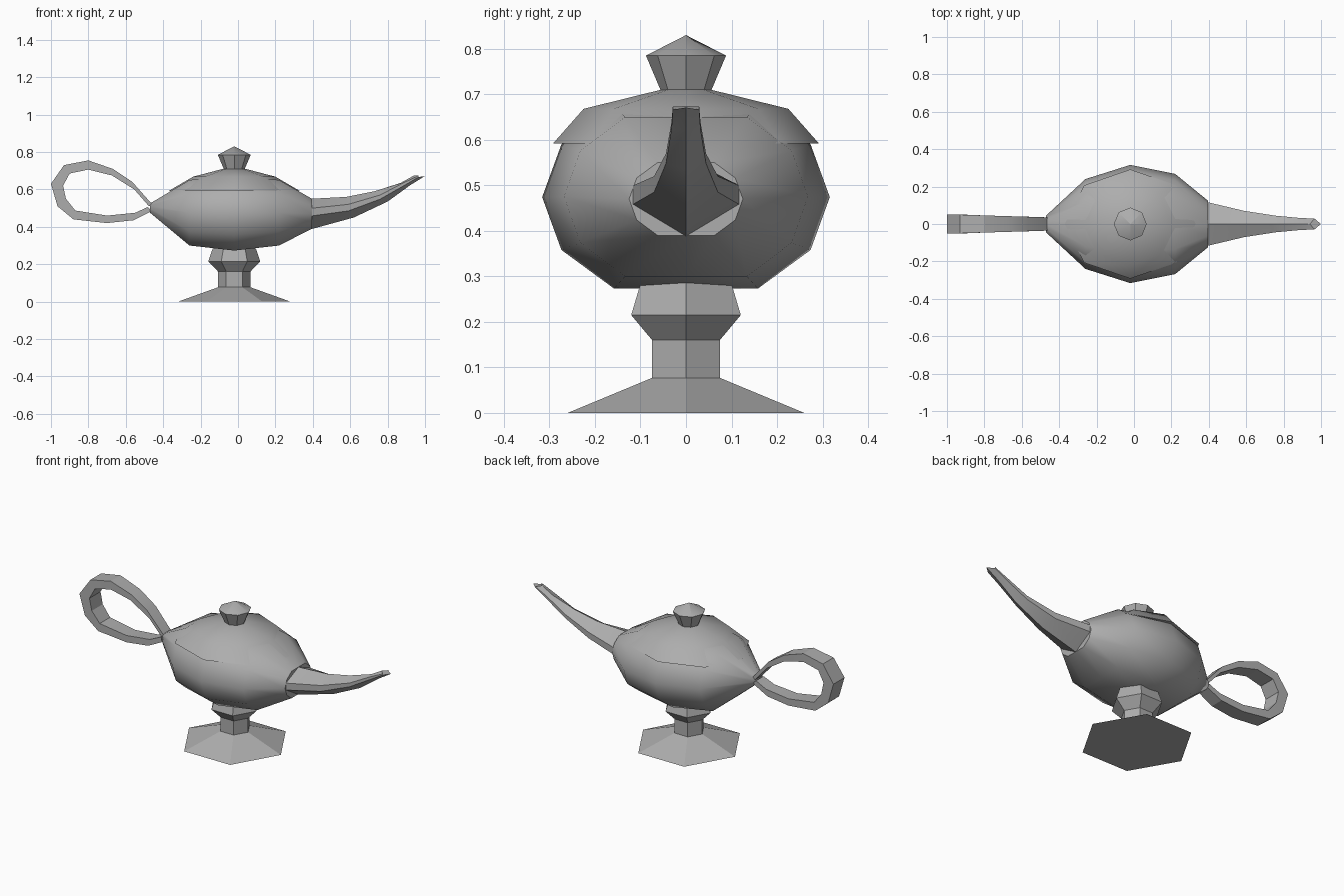
import bpy, bmesh, math

if "Cube" in bpy.data.objects:
    bpy.data.objects.remove(bpy.data.objects["Cube"])

metal = bpy.data.materials.new("grey metal")
metal.diffuse_color = (0.42, 0.42, 0.42, 1)
metal.use_nodes = True
metal.node_tree.nodes["Principled BSDF"].inputs["Base Color"].default_value = metal.diffuse_color
CX = -0.02  # axis of stand, lid and knob


def loft(name, rings, smooth=None, closed=False):
    """Skin a list of equal-length point rings; cap the ends unless closed."""
    bm = bmesh.new()
    rows = [[bm.verts.new(p) for p in r] for r in rings]
    n = len(rows[0])
    for i in range(len(rows) if closed else len(rows) - 1):
        a, b = rows[i], rows[(i + 1) % len(rows)]
        for j in range(n):
            k = (j + 1) % n
            bm.faces.new((a[j], a[k], b[k], b[j]))
    if not closed:
        bm.faces.new(rows[0])
        bm.faces.new(rows[-1])
    bmesh.ops.remove_doubles(bm, verts=bm.verts, dist=1e-4)
    bmesh.ops.recalc_face_normals(bm, faces=bm.faces)
    me = bpy.data.meshes.new(name)
    bm.to_mesh(me)
    bm.free()
    me.materials.append(metal)
    ob = bpy.data.objects.new(name, me)
    bpy.context.collection.objects.link(ob)
    if smooth:
        bpy.ops.object.select_all(action='DESELECT')
        ob.select_set(True)
        bpy.context.view_layer.objects.active = ob
        bpy.ops.object.shade_smooth_by_angle(angle=math.radians(smooth))
    return ob


def turned(n, profile):
    """Rings about the vertical axis from (rx, ry, z) rows."""
    return [[(CX + rx * math.cos(math.tau * i / n), ry * math.sin(math.tau * i / n), z)
             for i in range(n)] for rx, ry, z in profile]


# Hexagonal stand
loft("stand", turned(6, [(r, r, z) for r, z in
     [(0.30, 0), (0.086, 0.077), (0.086, 0.16), (0.139, 0.215), (0.115, 0.285)]]))

# Body: twelve-sided sections along x, flattened at top and bottom
body = []
for x, w, zb, zt in [(-0.47, 0.045, 0.475, 0.525), (-0.26, 0.24, 0.30, 0.65),
                     (CX, 0.316, 0.273, 0.675), (0.22, 0.268, 0.30, 0.65),
                     (0.395, 0.125, 0.39, 0.55)]:
    ring = []
    for i in range(12):
        t = math.tau * i / 12
        s = max(-1, min(1, math.sin(t) / math.sin(math.pi / 3)))
        ring.append((x, w * math.cos(t), (zb + zt) / 2 + s * (zt - zb) / 2))
    body.append(ring)
loft("body", body, 50)

# Lid with overhanging rim, and its knob
loft("lid", turned(8, [(0.35, 0.292, 0.592), (0.22, 0.225, 0.668), (0.06, 0.055, 0.71)]), 40)
loft("knob", turned(8, [(r, r, z) for r, z in
     [(0.052, 0.70), (0.088, 0.785), (0.0001, 0.83)]]), 30)

# Spout: six-sided sections (bottom x, z; side x, low z, high z, half width; top x, z)
spout = []
for xb, zb, xs, zl, zu, w, xt, zt in [
        (0.39, 0.387, 0.37, 0.455, 0.497, 0.122, 0.39, 0.55),
        (0.62, 0.45, 0.59, 0.485, 0.52, 0.07, 0.58, 0.56),
        (0.80, 0.535, 0.76, 0.548, 0.57, 0.044, 0.73, 0.59),
        (0.92, 0.622, 0.89, 0.622, 0.638, 0.032, 0.87, 0.635),
        (0.999, 0.671, 0.965, 0.666, 0.673, 0.029, 0.94, 0.674)]:
    spout.append([(xb, 0, zb), (xs, w, zl), (xs, w, zu), (xt, 0, zt),
                  (xs, -w, zu), (xs, -w, zl)])
loft("spout", spout, 25)

# Handle: flat band looping from the back of the body
outer = [(-0.45, 0.51), (-0.565, 0.64), (-0.67, 0.71), (-0.80, 0.755), (-0.93, 0.73),
         (-1.0, 0.63), (-0.965, 0.51), (-0.88, 0.44), (-0.70, 0.42), (-0.56, 0.435),
         (-0.46, 0.485)]
inner = [(-0.478, 0.512), (-0.555, 0.60), (-0.675, 0.675), (-0.80, 0.706), (-0.90, 0.685),
         (-0.935, 0.62), (-0.92, 0.55), (-0.87, 0.487), (-0.70, 0.46), (-0.55, 0.475),
         (-0.482, 0.506)]
band = []
for (xo, zo), (xi, zi) in zip(outer, inner):
    w = 0.035 + 0.017 * (-xo - 0.45) / 0.55
    band.append([(xo, -w, zo), (xo, w, zo), (xi, w, zi), (xi, -w, zi)])
loft("handle", band, 20)
